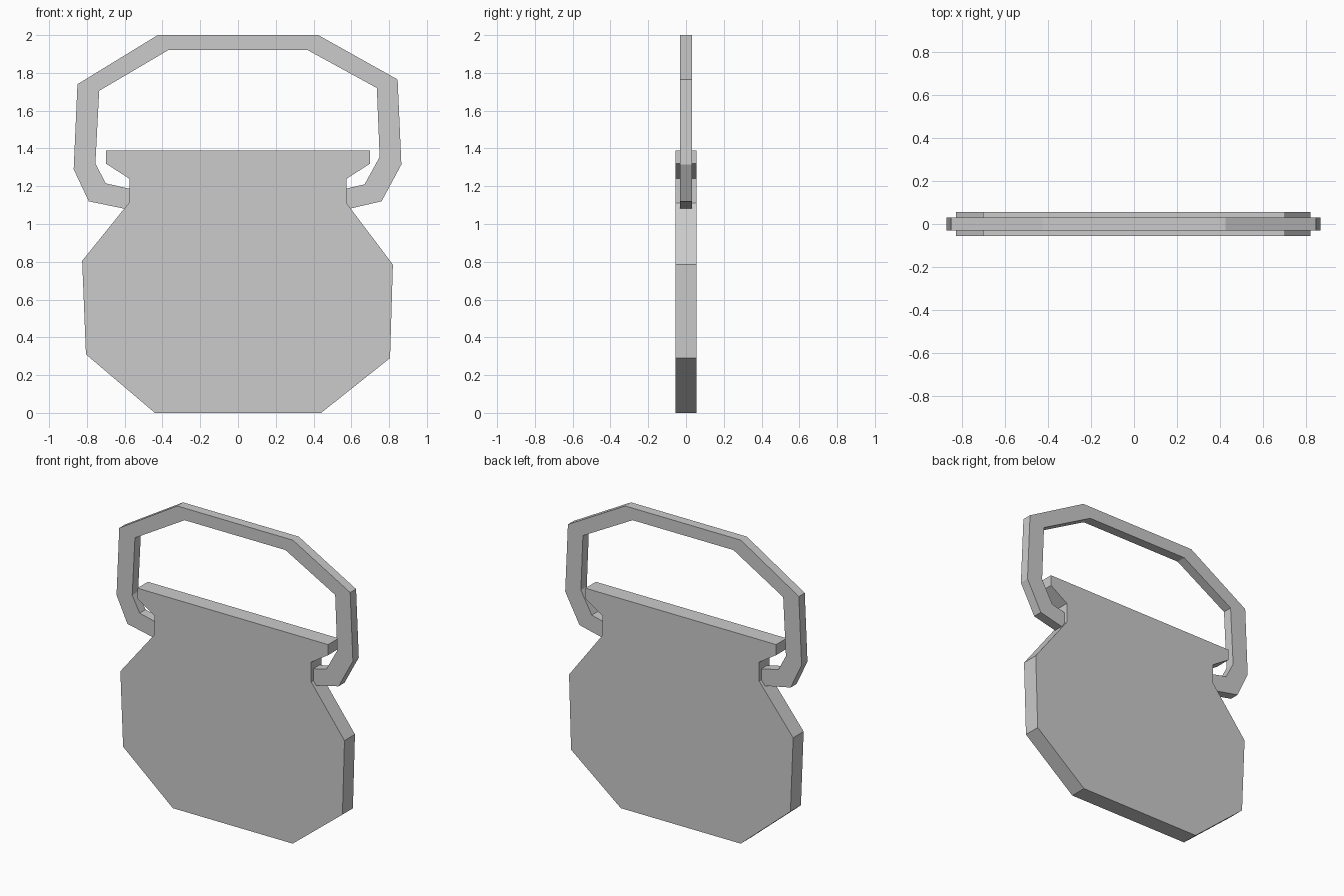
import bpy
import bmesh

cube = bpy.data.objects.get("Cube")
if cube:
    bpy.data.objects.remove(cube, do_unlink=True)

# Single plain colour
grey = bpy.data.materials.new("plain grey")
grey.use_nodes = True
colour = (0.6, 0.6, 0.6, 1.0)
grey.diffuse_color = colour
grey.node_tree.nodes["Principled BSDF"].inputs["Base Color"].default_value = colour


def make_plate(name, outline, thickness):
    """Extrude an outline drawn in x and z evenly about y = 0."""
    bm = bmesh.new()
    face = bm.faces.new([bm.verts.new((x, -thickness / 2, z)) for x, z in outline])
    result = bmesh.ops.extrude_face_region(bm, geom=[face])
    moved = [v for v in result["geom"] if isinstance(v, bmesh.types.BMVert)]
    bmesh.ops.translate(bm, vec=(0, thickness, 0), verts=moved)
    bmesh.ops.recalc_face_normals(bm, faces=bm.faces)
    mesh = bpy.data.meshes.new(name)
    bm.to_mesh(mesh)
    bm.free()
    mesh.materials.append(grey)
    obj = bpy.data.objects.new(name, mesh)
    bpy.context.collection.objects.link(obj)
    return obj


# Flat pot silhouette: base, belly, neck and flared rim
pot_outline = [
    (-0.44, 0), (0.44, 0), (0.805, 0.29), (0.82, 0.785),
    (0.575, 1.11), (0.575, 1.24), (0.70, 1.32), (0.70, 1.39),
    (-0.70, 1.39), (-0.70, 1.32), (-0.575, 1.24), (-0.575, 1.115),
    (-0.825, 0.805), (-0.805, 0.31),
]
make_plate("pot_body", pot_outline, 0.11)

# Angular carrying handle, its ends sunk into the neck
handle_outer = [
    (-0.50, 1.06), (-0.79, 1.12), (-0.87, 1.29), (-0.85, 1.74), (-0.425, 2.0),
    (0.425, 2.0), (0.845, 1.765), (0.865, 1.315), (0.76, 1.12), (0.50, 1.06),
]
handle_inner = [
    (-0.50, 1.17), (-0.70, 1.215), (-0.755, 1.32), (-0.735, 1.705), (-0.37, 1.92),
    (0.37, 1.92), (0.735, 1.72), (0.75, 1.355), (0.67, 1.21), (0.50, 1.17),
]
make_plate("handle", handle_outer + handle_inner[::-1], 0.062)
